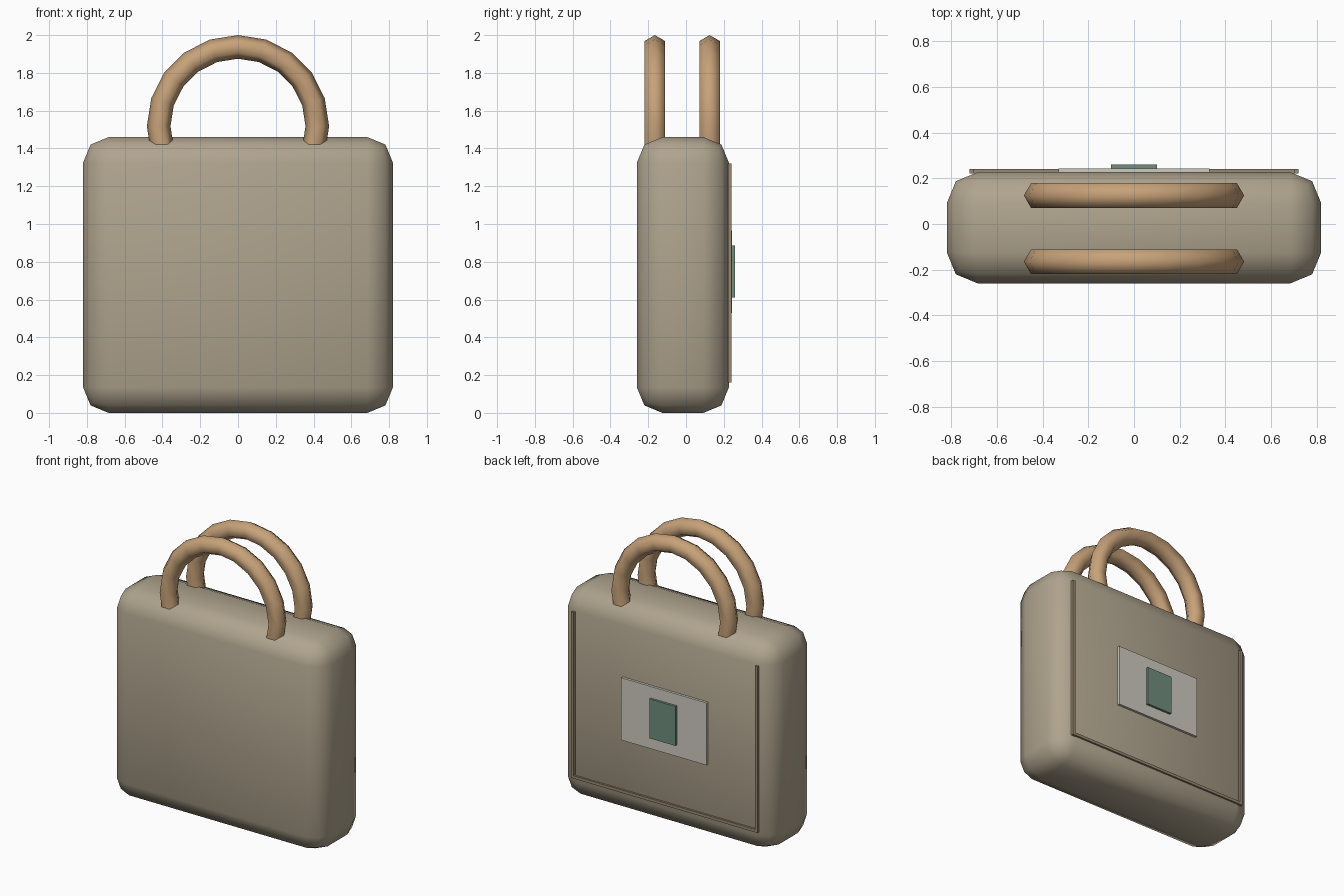
import bpy, bmesh
from math import radians
from mathutils import Matrix, Vector

if "Cube" in bpy.data.objects:
    bpy.data.objects.remove(bpy.data.objects["Cube"])


def material(name, rgb):
    m = bpy.data.materials.new(name)
    m.diffuse_color = (*rgb, 1)
    m.use_nodes = True
    m.node_tree.nodes["Principled BSDF"].inputs["Base Color"].default_value = m.diffuse_color
    return m


canvas = material("canvas", (0.43, 0.37, 0.27))
leather = material("leather", (0.57, 0.36, 0.19))
stitch = material("stitch", (0.32, 0.25, 0.17))
cream = material("cream", (0.62, 0.60, 0.52))
green = material("green", (0.16, 0.27, 0.21))


def add_object(name, bm, mat):
    bmesh.ops.recalc_face_normals(bm, faces=bm.faces)
    mesh = bpy.data.meshes.new(name)
    bm.to_mesh(mesh)
    bm.free()
    mesh.materials.append(mat)
    ob = bpy.data.objects.new(name, mesh)
    bpy.context.collection.objects.link(ob)
    return ob


def box(name, x, y, z, mat, bevel=0):
    bm = bmesh.new()
    size = [b - a for a, b in (x, y, z)]
    centre = Vector([(a + b) / 2 for a, b in (x, y, z)])
    bmesh.ops.create_cube(bm, size=1, matrix=Matrix.Translation(centre) @ Matrix.Diagonal((*size, 1)))
    if bevel:
        bmesh.ops.bevel(bm, geom=bm.edges[:], offset=bevel, segments=2,
                        profile=0.5, affect='EDGES')
        for f in bm.faces:
            f.smooth = True
    return add_object(name, bm, mat)


def handle(name, y, radius=0.42, tube=0.0625, centre_z=1.5175):
    # hexagonal section swept along an arc whose ends sink into the bag
    bm = bmesh.new()
    centre = Vector((0, y, centre_z))
    place = (Matrix.Translation(centre) @ Matrix.Rotation(radians(-108), 4, 'Y')
             @ Matrix.Translation((0, 0, radius)) @ Matrix.Rotation(radians(90), 4, 'Y'))
    ring = bmesh.ops.create_circle(bm, cap_ends=False, segments=6, radius=tube)["verts"]
    # turn the section so one corner points outward
    bmesh.ops.rotate(bm, verts=ring, cent=(0, 0, 0), matrix=Matrix.Rotation(radians(90), 3, 'Z'))
    if abs(max(v.co.x for v in ring) - tube) > 1e-4:
        bmesh.ops.rotate(bm, verts=ring, cent=(0, 0, 0), matrix=Matrix.Rotation(radians(30), 3, 'Z'))
    bmesh.ops.transform(bm, verts=ring, matrix=place)
    bmesh.ops.spin(bm, geom=bm.edges[:], cent=centre, axis=(0, 1, 0),
                   angle=radians(216), steps=12, use_duplicate=False)
    bmesh.ops.holes_fill(bm, edges=[e for e in bm.edges if e.is_boundary], sides=6)
    for f in bm.faces:
        f.smooth = len(f.verts) == 4
    return add_object(name, bm, leather)


# soft rounded bag body
box("bag_body", (-0.82, 0.82), (-0.26, 0.227), (0, 1.46), canvas, bevel=0.135)

# pair of carrying handles
handle("front_handle", -0.165)
handle("back_handle", 0.125)

# raised seams of the back pocket
for side, label in ((-1, "right"), (1, "left")):
    xs = sorted((side * 0.70, side * 0.72))
    box(f"pocket_seam_{label}", xs, (0.222, 0.24), (0.16, 1.32), stitch)
box("pocket_seam_bottom", (-0.70, 0.70), (0.222, 0.24), (0.16, 0.18), stitch)

# plain patch with a small green tab
box("patch", (-0.33, 0.33), (0.222, 0.244), (0.53, 0.965), cream)
box("patch_tab", (-0.10, 0.10), (0.24, 0.26), (0.61, 0.885), green)
